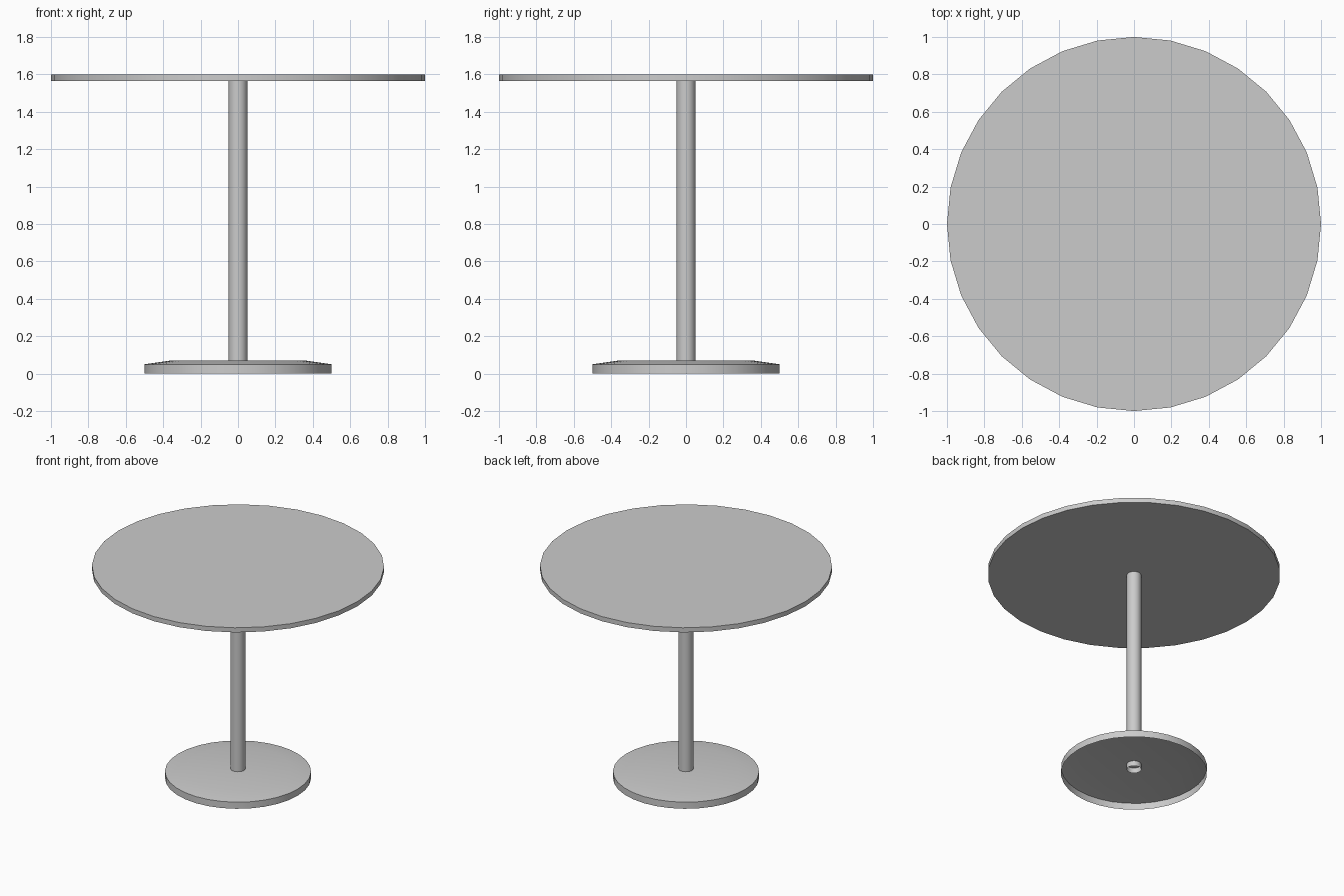
import bpy, bmesh
from math import cos, sin, pi, radians

if "Cube" in bpy.data.objects:
    bpy.data.objects.remove(bpy.data.objects["Cube"])

SIDES = 32


def lathe(name, profile, cap_start=False, cap_end=False):
    """Revolve (radius, z) points, listed bottom to top, around the z axis."""
    bm = bmesh.new()
    rings = []
    for r, z in profile:
        rings.append([bm.verts.new((r * cos(2 * pi * i / SIDES),
                                    r * sin(2 * pi * i / SIDES), z))
                      for i in range(SIDES)])
    for low, high in zip(rings, rings[1:]):
        for i in range(SIDES):
            j = (i + 1) % SIDES
            bm.faces.new((low[i], low[j], high[j], high[i]))
    if cap_start:
        bm.faces.new(rings[0][::-1])
    if cap_end:
        bm.faces.new(rings[-1])
    mesh = bpy.data.meshes.new(name)
    bm.to_mesh(mesh)
    bm.free()
    obj = bpy.data.objects.new(name, mesh)
    bpy.context.collection.objects.link(obj)
    bpy.ops.object.select_all(action='DESELECT')
    obj.select_set(True)
    bpy.context.view_layer.objects.active = obj
    bpy.ops.object.shade_smooth_by_angle(angle=radians(30))
    return obj


# Thin closed disc
lathe("table_top", [(1.0, 1.565), (1.0, 1.6)], cap_start=True, cap_end=True)

# Open tube whose lower end pokes through into the hollow base
lathe("column", [(0.05, 0.03), (0.05, 1.567)])

# Hollow foot shell, open underneath, with a shallow sloped shoulder
lathe("base", [(0.5, 0.0), (0.5, 0.05), (0.36, 0.07)], cap_end=True)
